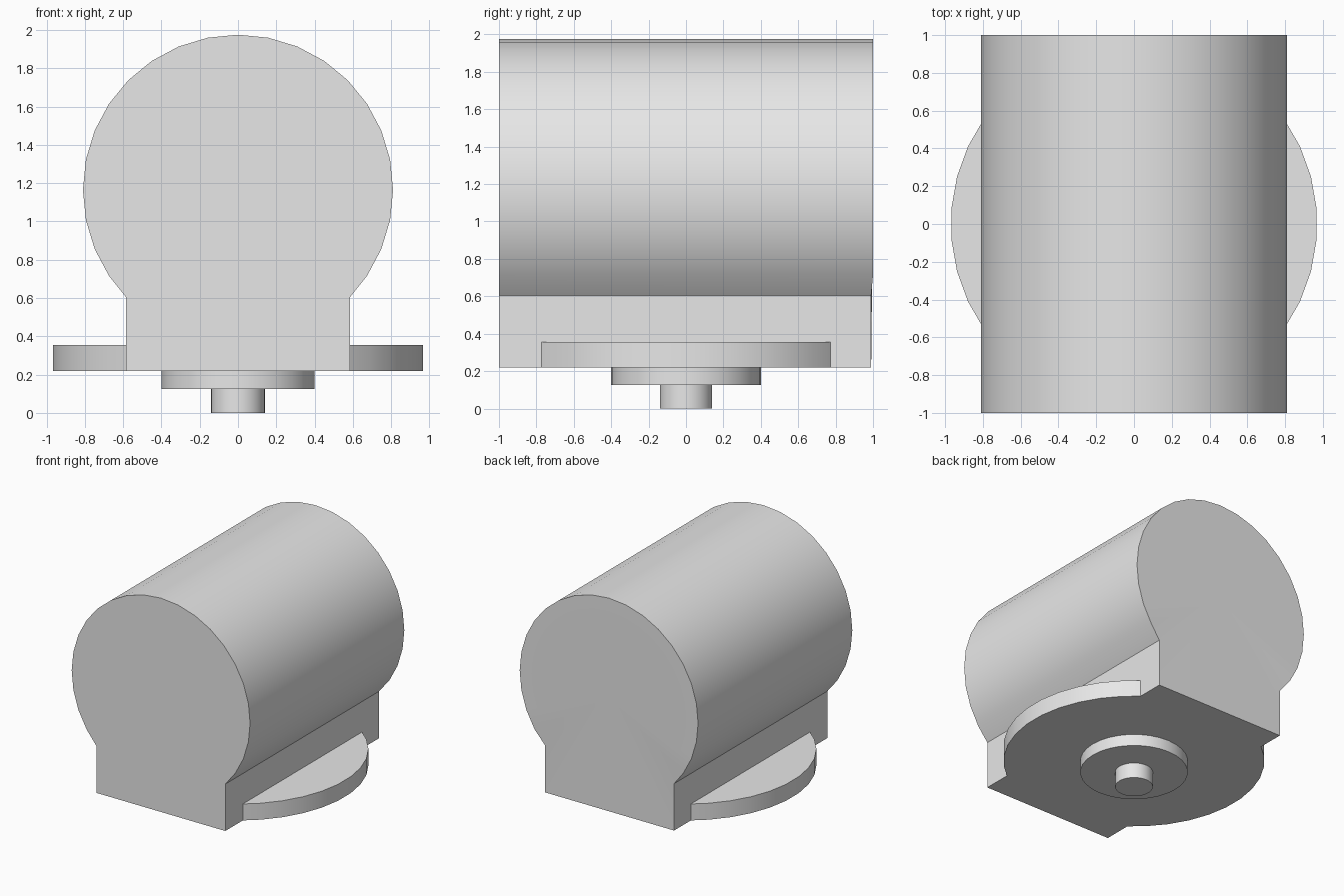
import bpy, bmesh, math
from math import sin, cos, radians

cube = bpy.data.objects.get("Cube")
if cube:
    bpy.data.objects.remove(cube, do_unlink=True)

grey = bpy.data.materials.new("plain_grey")
grey.use_nodes = True
grey.diffuse_color = (0.8, 0.8, 0.8, 1)
grey.node_tree.nodes["Principled BSDF"].inputs["Base Color"].default_value = (0.8, 0.8, 0.8, 1)


def finish(name, bm):
    """Turn a bmesh into a named object, smooth with sharp edges."""
    bmesh.ops.recalc_face_normals(bm, faces=bm.faces[:])
    mesh = bpy.data.meshes.new(name)
    bm.to_mesh(mesh)
    bm.free()
    mesh.materials.append(grey)
    mesh.shade_smooth()
    mesh.set_sharp_from_angle(angle=radians(30))
    obj = bpy.data.objects.new(name, mesh)
    bpy.context.collection.objects.link(obj)


def extrude(profile, offset):
    """Extrude a closed profile of 3D points; return bmesh and the far face."""
    bm = bmesh.new()
    face = bm.faces.new([bm.verts.new(p) for p in profile])
    made = bmesh.ops.extrude_face_region(bm, geom=[face], use_keep_orig=True)["geom"]
    for v in made:
        if isinstance(v, bmesh.types.BMVert):
            v.co += offset
    return bm, next(f for f in made if isinstance(f, bmesh.types.BMFace))


def disc(name, radius, bottom, top, sides=32):
    pts = [(radius * cos(math.tau * i / sides), radius * sin(math.tau * i / sides), bottom)
           for i in range(sides)]
    finish(name, extrude(pts, Vector((0, 0, top - bottom)))[0])


from mathutils import Vector

# Body: barrel merged with a straight foot, one keyhole profile run along y
radius, axis_z, foot_x, foot_z, base_z = 0.81, 1.165, 0.585, 0.605, 0.22
step = 360 / 32
arc = [radians(step * i) for i in range(-3, 20)]
profile = [(foot_x, -1, base_z), (foot_x, -1, foot_z)]
profile += [(radius * cos(a), -1, axis_z + radius * sin(a)) for a in arc]
profile += [(-foot_x, -1, foot_z), (-foot_x, -1, base_z)]
bm, back = extrude(profile, Vector((0, 2, 0)))

# Back end is a shallow fan, with the foot set in slightly
hub = bmesh.ops.poke(bm, faces=[back])["verts"][0]
hub.co = (0, 1, axis_z)
for v in bm.verts:
    if v.co.y > 0 and v.co.z < foot_z + 0.01:
        v.co.y = 0.99
finish("barrel_and_foot", bm)

# Round flange: the two segments that stand out beside the foot
flange_r, flange_top = 0.97, 0.355
for side, name in ((1, "left_flange"), (-1, "right_flange")):
    pts = [(foot_x * side, -0.772, base_z)]
    pts += [(side * flange_r * cos(radians(a)), flange_r * sin(radians(a)), base_z)
            for a in range(-45, 46, 10)]
    pts.append((foot_x * side, 0.772, base_z))
    finish(name, extrude(pts, Vector((0, 0, flange_top - base_z)))[0])

# Stepped pivot below
disc("pivot_collar", 0.4, 0.125, base_z)
disc("pivot_pin", 0.14, 0, 0.125)
